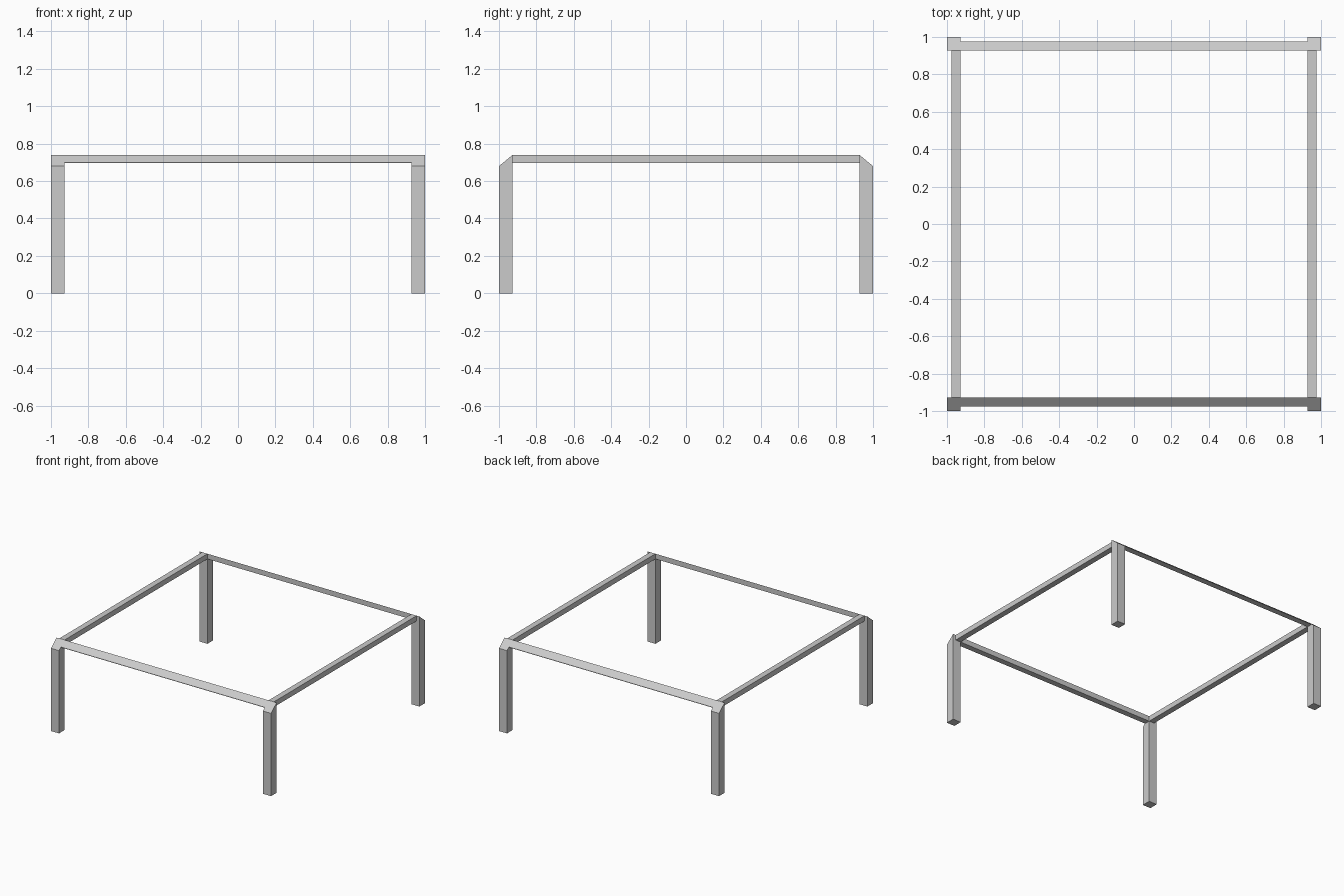
import bpy

if "Cube" in bpy.data.objects:
    bpy.data.objects.remove(bpy.data.objects["Cube"])

H, OUT, INN = 0.74, 1.0, 0.927      # top height, outer and inner leg edges
LOW, EDGE, RAIL = 0.68, 0.975, 0.697  # outer leg top, rail outer edge, rail underside


def prism(name, profile, x0, x1, turn=False):
    """Extrude a (y, z) profile along x; turn swaps x and y."""
    n = len(profile)
    verts = [(x, y, z) for x in (x0, x1) for y, z in profile]
    if turn:
        verts = [(y, x, z) for x, y, z in verts]
    faces = [tuple(range(n)), tuple(reversed(range(n, 2 * n)))]
    faces += [(i, i + n, (i + 1) % n + n, (i + 1) % n) for i in range(n)]
    me = bpy.data.meshes.new(name)
    me.from_pydata(verts, [], faces)
    ob = bpy.data.objects.new(name, me)
    bpy.context.collection.objects.link(ob)
    bpy.context.view_layer.objects.active = ob
    ob.select_set(True)
    bpy.ops.object.mode_set(mode='EDIT')
    bpy.ops.mesh.select_all(action='SELECT')
    bpy.ops.mesh.normals_make_consistent(inside=False)
    bpy.ops.object.mode_set(mode='OBJECT')
    ob.select_set(False)
    return ob


for sy, side in ((-1, "front"), (1, "back")):
    # Square legs, tops bevelled down towards the front and back
    leg = [(sy * INN, 0), (sy * OUT, 0), (sy * OUT, LOW), (sy * INN, H)]
    prism(side + "_left_leg", leg, -OUT, -INN)
    prism(side + "_right_leg", leg, INN, OUT)
    # Sloped cross rail following the bevel
    slope_z = H - (H - LOW) * (EDGE - INN) / (OUT - INN)
    rail = [(sy * INN, RAIL), (sy * EDGE, RAIL), (sy * EDGE, slope_z), (sy * INN, H)]
    prism(side + "_rail", rail, -INN, INN)

# Flat-topped side rails
for sx, side in ((-1, "left"), (1, "right")):
    rail = [(sx * INN, RAIL), (sx * EDGE, RAIL), (sx * EDGE, H), (sx * INN, H)]
    prism(side + "_rail", rail, -INN, INN, turn=True)
